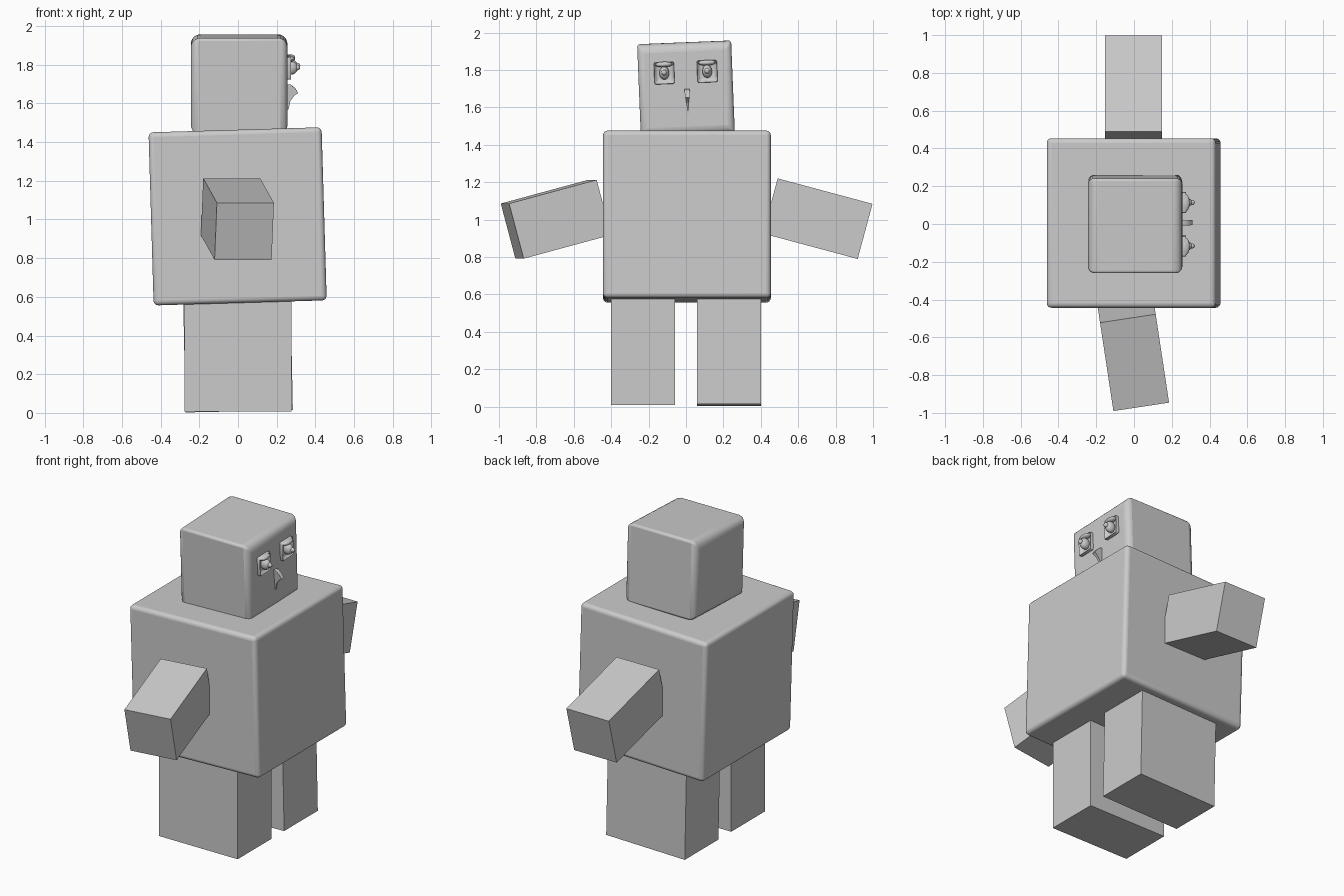
import bpy, bmesh
from math import radians
from mathutils import Matrix, Vector, Euler

if "Cube" in bpy.data.objects:
    bpy.data.objects.remove(bpy.data.objects["Cube"])

grey = bpy.data.materials.new("plain_grey")
grey.use_nodes = True
colour = (0.6, 0.6, 0.6, 1)
grey.diffuse_color = colour
grey.node_tree.nodes["Principled BSDF"].inputs["Base Color"].default_value = colour


def pose(location, rotation=(0, 0, 0)):
    turn = Euler([radians(a) for a in rotation]).to_matrix().to_4x4()
    return Matrix.Translation(location) @ turn


def finish(name, bm, matrix, smooth=False):
    mesh = bpy.data.meshes.new(name)
    bmesh.ops.recalc_face_normals(bm, faces=bm.faces)
    bm.to_mesh(mesh)
    bm.free()
    mesh.materials.append(grey)
    obj = bpy.data.objects.new(name, mesh)
    bpy.context.collection.objects.link(obj)
    obj.matrix_world = matrix
    if smooth:
        bpy.ops.object.select_all(action="DESELECT")
        obj.select_set(True)
        bpy.context.view_layer.objects.active = obj
        bpy.ops.object.shade_smooth_by_angle(angle=radians(40))
    return obj


def box(size):
    bm = bmesh.new()
    bmesh.ops.create_cube(bm, size=1)
    bmesh.ops.scale(bm, vec=size, verts=bm.verts)
    return bm


def rounded_box(name, size, matrix, radii):
    """Box whose edges along x, y and z each have their own rounding radius."""
    bm = box(size)
    weight = bm.edges.layers.float.new("bevel_weight_edge")
    for edge in bm.edges:
        d = edge.verts[0].co - edge.verts[1].co
        axis = max(range(3), key=lambda i: abs(d[i]))
        edge[weight] = radii[axis] / max(radii)
    obj = finish(name, bm, matrix, smooth=True)
    bevel = obj.modifiers.new("rounding", "BEVEL")
    bevel.limit_method = "WEIGHT"
    bevel.width = max(radii)
    bevel.segments = 5
    obj.modifiers.move(len(obj.modifiers) - 1, 0)
    return obj


def ball(name, size, matrix):
    bm = bmesh.new()
    bmesh.ops.create_uvsphere(bm, u_segments=16, v_segments=10, radius=0.5)
    bmesh.ops.scale(bm, vec=size, verts=bm.verts)
    return finish(name, bm, matrix, smooth=True)


# Torso and head
rounded_box("torso", (0.895, 0.897, 0.895),
            pose((-0.002, 0.005, 1.016), (0, -1.7, 0)), (0.025, 0.025, 0.025))
head_pose = pose((0.006, 0, 1.698), (2.3, 0, 0))
rounded_box("head", (0.5, 0.503, 0.5), head_pose, (0.015, 0.05, 0.035))

# Arms, sloping down and outwards
finish("left_arm", box((0.3, 0.525, 0.305)), pose((-0.003, 0.704, 1.005), (-15, 0, 0)))
finish("right_arm", box((0.298, 0.49, 0.305)), pose((-0.003, -0.695, 1.002), (15, 0, 8.6)))

# Legs, reaching up into the torso
finish("left_leg", box((0.555, 0.34, 0.6)), pose((0, 0.23, 0.308), (0, -1.2, 0)))
finish("right_leg", box((0.555, 0.34, 0.6)), pose((0, -0.23, 0.308)))

# Eyes: a raised rim with a hollow, an eyeball and a pupil
for side, y in (("left", 0.117), ("right", -0.113)):
    bm = box((0.04, 0.108, 0.118))
    front = [f for f in bm.faces if f.normal.x > 0.9]
    bmesh.ops.inset_region(bm, faces=front, thickness=0.02)
    bmesh.ops.translate(bm, vec=(-0.022, 0, 0), verts=front[0].verts)
    bmesh.ops.bevel(bm, geom=bm.edges[:], offset=0.009, segments=2,
                    profile=0.5, affect="EDGES")
    place = head_pose @ Matrix.Translation((0.254, y, 0.09))
    finish(side + "_eye_rim", bm, place, smooth=True)
    ball(side + "_eyeball", (0.07, 0.052, 0.07), place @ Matrix.Translation((0.014, 0, 0)))
    ball(side + "_pupil", (0.036, 0.028, 0.03), place @ Matrix.Translation((0.044, 0, 0.002)))
    ball(side + "_eyelid", (0.05, 0.095, 0.03), place @ Matrix.Translation((0.01, 0, 0.046)))

# Nose: a hooked profile, wide at the top and narrowing to a thin keel
profile = [(0.24, 0, 0.013), (0.265, 0, 0.013), (0.29, -0.02, 0.014), (0.305, -0.045, 0.012),
           (0.285, -0.058, 0.009), (0.265, -0.085, 0.006), (0.255, -0.13, 0.002),
           (0.24, -0.13, 0.002)]
bm = bmesh.new()
sides = [[bm.verts.new(Vector((x, s * w, z))) for x, z, w in profile] for s in (-1, 1)]
for ring in sides:
    bm.faces.new(ring)
for i in range(len(profile)):
    j = (i + 1) % len(profile)
    bm.faces.new((sides[0][i], sides[0][j], sides[1][j], sides[1][i]))
finish("nose", bm, head_pose @ Matrix.Translation((0, 0.006, 0)), smooth=True)
